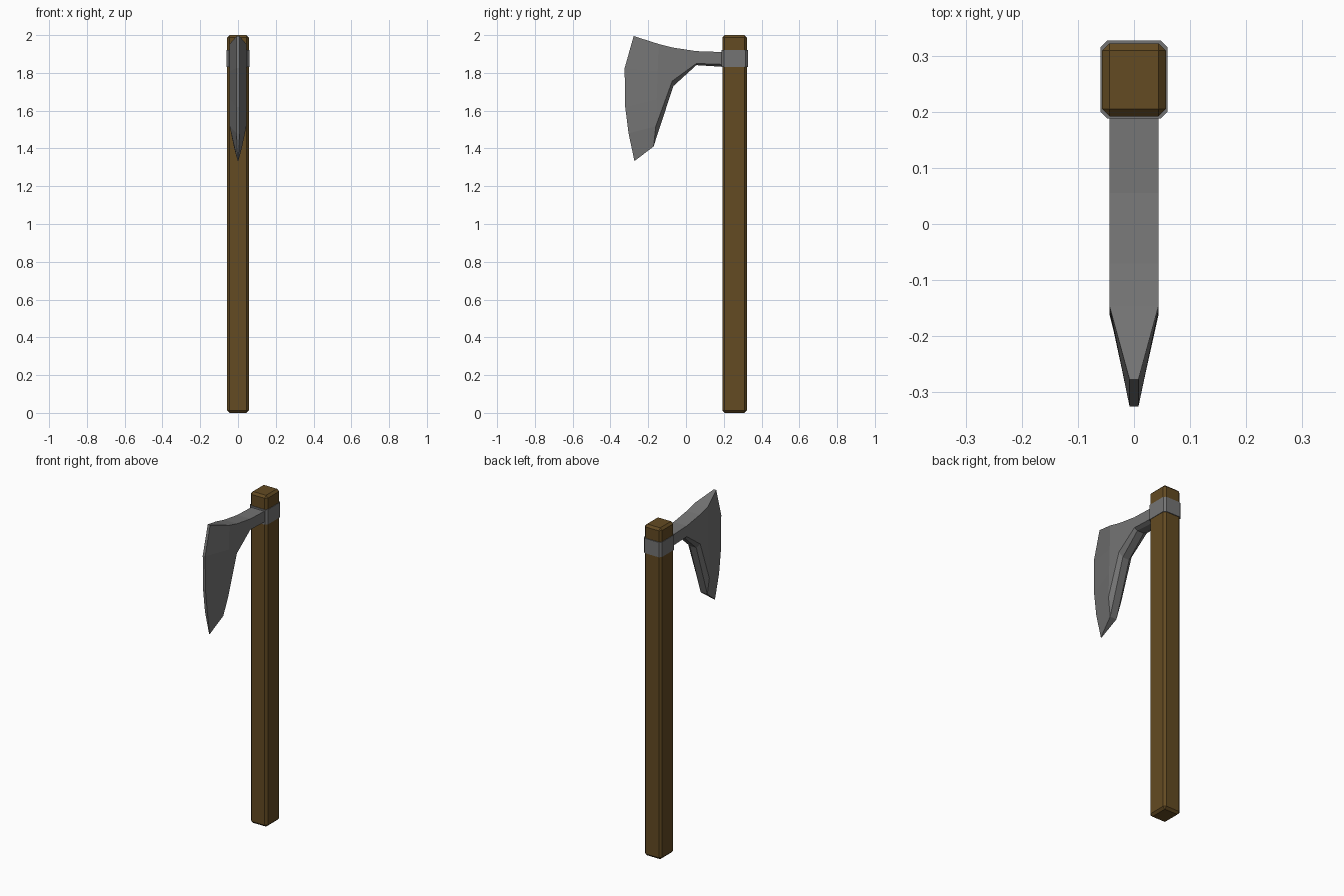
import bpy, bmesh

cube = bpy.data.objects.get("Cube")
if cube:
    bpy.data.objects.remove(cube, do_unlink=True)


def material(name, rgb):
    m = bpy.data.materials.new(name)
    m.use_nodes = True
    m.diffuse_color = (*rgb, 1)
    m.node_tree.nodes["Principled BSDF"].inputs["Base Color"].default_value = (*rgb, 1)
    return m


def finish(bm, name, mat):
    bmesh.ops.recalc_face_normals(bm, faces=bm.faces)
    mesh = bpy.data.meshes.new(name)
    bm.to_mesh(mesh)
    bm.free()
    mesh.materials.append(mat)
    obj = bpy.data.objects.new(name, mesh)
    bpy.context.collection.objects.link(obj)
    return obj


def chamfered_box(name, mat, lo, hi, chamfer, upright_only=False):
    bm = bmesh.new()
    bmesh.ops.create_cube(bm, size=1)
    for v in bm.verts:
        v.co = [(a + b) / 2 + c * (b - a) for a, b, c in zip(lo, hi, v.co)]
    edges = [e for e in bm.edges
             if not upright_only or abs(e.verts[0].co.z - e.verts[1].co.z) > 0.01]
    bmesh.ops.bevel(bm, geom=edges, offset=chamfer, segments=1, affect='EDGES')
    return finish(bm, name, mat)


wood = material("brown wood", (0.125, 0.069, 0.016))
steel = material("grey steel", (0.175, 0.175, 0.175))

# Handle and the collar around it
chamfered_box("handle", wood, (-0.057, 0.192, 0), (0.057, 0.322, 2), 0.013)
chamfered_box("collar", steel, (-0.06, 0.188, 1.83), (0.06, 0.327, 1.92), 0.012, True)

# Axe head: cross sections from the collar to the cutting edge.
# Each holds (y, z) from top to bottom, the half width, and the bottom half width.
BODY, UNDER, EDGE = 0.044, 0.022, 0.008


def straight(top, low, bottom):
    mids = [tuple(a + (b - a) * t for a, b in zip(top, low)) for t in (0.33, 0.67)]
    return [top, *mids, low, bottom]


sections = [
    (straight((0.2, 1.91), (0.2, 1.845), (0.2, 1.832)), BODY, UNDER),
    (straight((0.055, 1.915), (0.055, 1.85), (0.055, 1.841)), BODY, UNDER),
    (straight((-0.07, 1.934), (-0.073, 1.757), (-0.067, 1.73)), BODY, UNDER),
    (straight((-0.145, 1.953), (-0.16, 1.517), (-0.172, 1.41)), BODY, UNDER),
    ([(-0.277, 1.995), (-0.325, 1.825), (-0.322, 1.62), (-0.304, 1.48), (-0.273, 1.333)],
     EDGE, EDGE / 4),
]

bm = bmesh.new()
loops = []
for points, width, under in sections:
    widths = [width] * 4 + [under]
    right = [bm.verts.new((-w, y, z)) for w, (y, z) in zip(widths, points)]
    left = [bm.verts.new((w, y, z)) for w, (y, z) in zip(widths, points)]
    loops.append(right + left[::-1])
for a, b in zip(loops, loops[1:]):
    for i in range(len(a)):
        j = (i + 1) % len(a)
        bm.faces.new((a[i], a[j], b[j], b[i]))
# Close the collar end, and the cutting edge in strips
bm.faces.new(loops[0])
tip = loops[-1]
for i in range(4):
    bm.faces.new((tip[i], tip[i + 1], tip[-2 - i], tip[-1 - i]))
finish(bm, "axe_head", steel)
